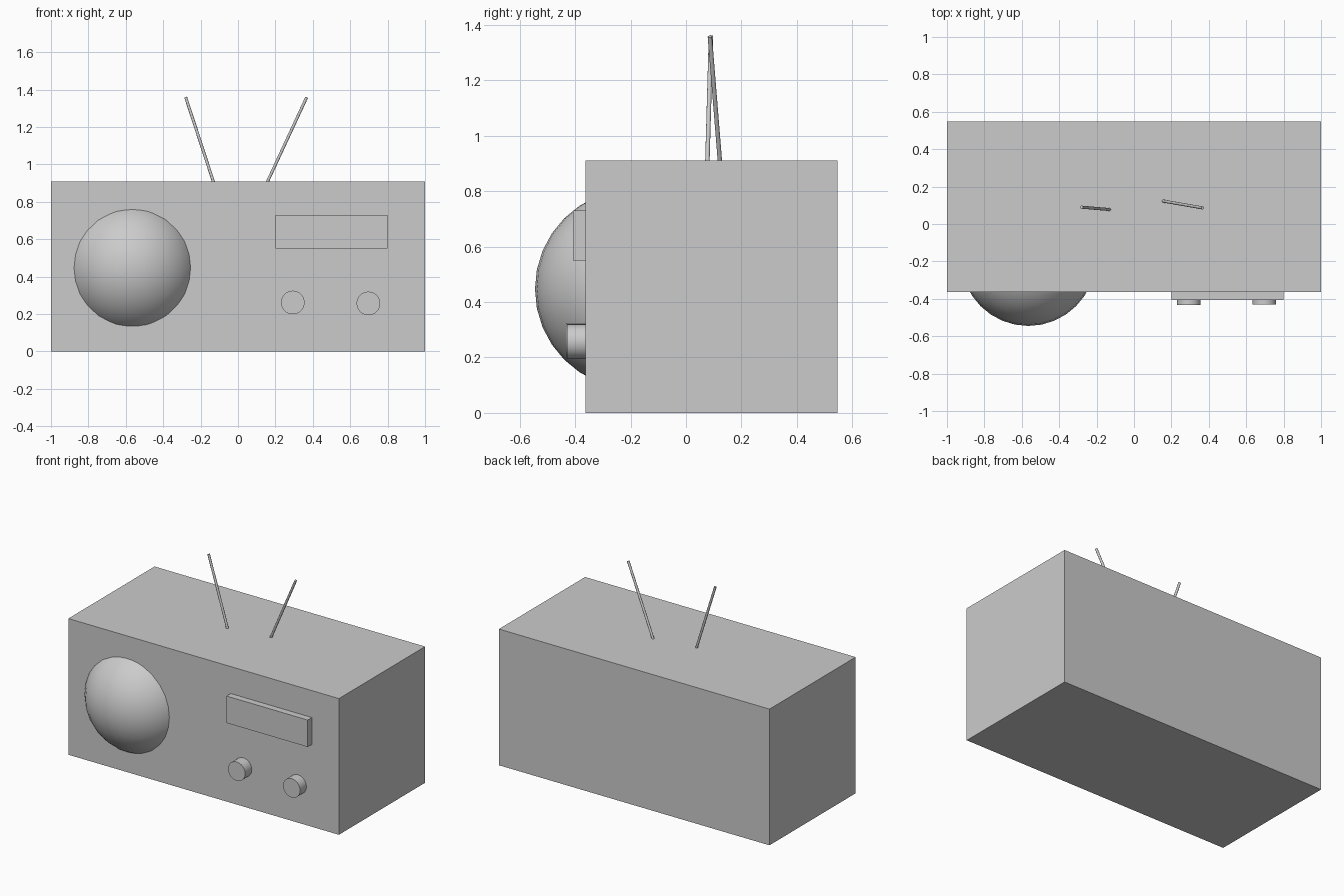
import bpy
from math import radians
from mathutils import Vector

if "Cube" in bpy.data.objects:
    bpy.data.objects.remove(bpy.data.objects["Cube"])


def box(name, lo, hi):
    lo, hi = Vector(lo), Vector(hi)
    bpy.ops.mesh.primitive_cube_add(size=1, location=(lo + hi) / 2)
    ob = bpy.context.object
    ob.name = name
    ob.scale = hi - lo
    return ob


def rod(name, start, end, radius, sides):
    start, end = Vector(start), Vector(end)
    axis = end - start
    bpy.ops.mesh.primitive_cylinder_add(vertices=sides, radius=radius, depth=axis.length,
                                        location=(start + end) / 2)
    ob = bpy.context.object
    ob.name = name
    ob.rotation_euler = axis.to_track_quat('Z', 'Y').to_euler()
    bpy.ops.object.shade_smooth_by_angle(angle=radians(40))
    return ob


FRONT = -0.363

# Cabinet and raised tuning display
box("cabinet", (-1, FRONT, 0), (1, 0.547, 0.91))
box("tuning_display", (0.2, -0.407, 0.55), (0.8, FRONT + 0.03, 0.73))

# Speaker dome, a sphere mostly sunk into the cabinet
bpy.ops.mesh.primitive_uv_sphere_add(segments=32, ring_count=16, radius=0.361,
                                     location=(-0.565, -0.184, 0.447))
bpy.context.object.name = "speaker_dome"
bpy.ops.object.shade_smooth_by_angle(angle=radians(40))

# Control knobs
for name, x, y, z in (("volume_knob", 0.293, -0.433, 0.262),
                      ("tuning_knob", 0.697, -0.430, 0.257)):
    rod(name, (x, FRONT + 0.03, z), (x, y, z), 0.063, 32)

# Antennas leaning apart on the top
rod("left_antenna", (-0.129, 0.077, 0.9), (-0.28, 0.09, 1.36), 0.008, 16)
rod("right_antenna", (0.154, 0.123, 0.9), (0.367, 0.086, 1.358), 0.008, 16)
